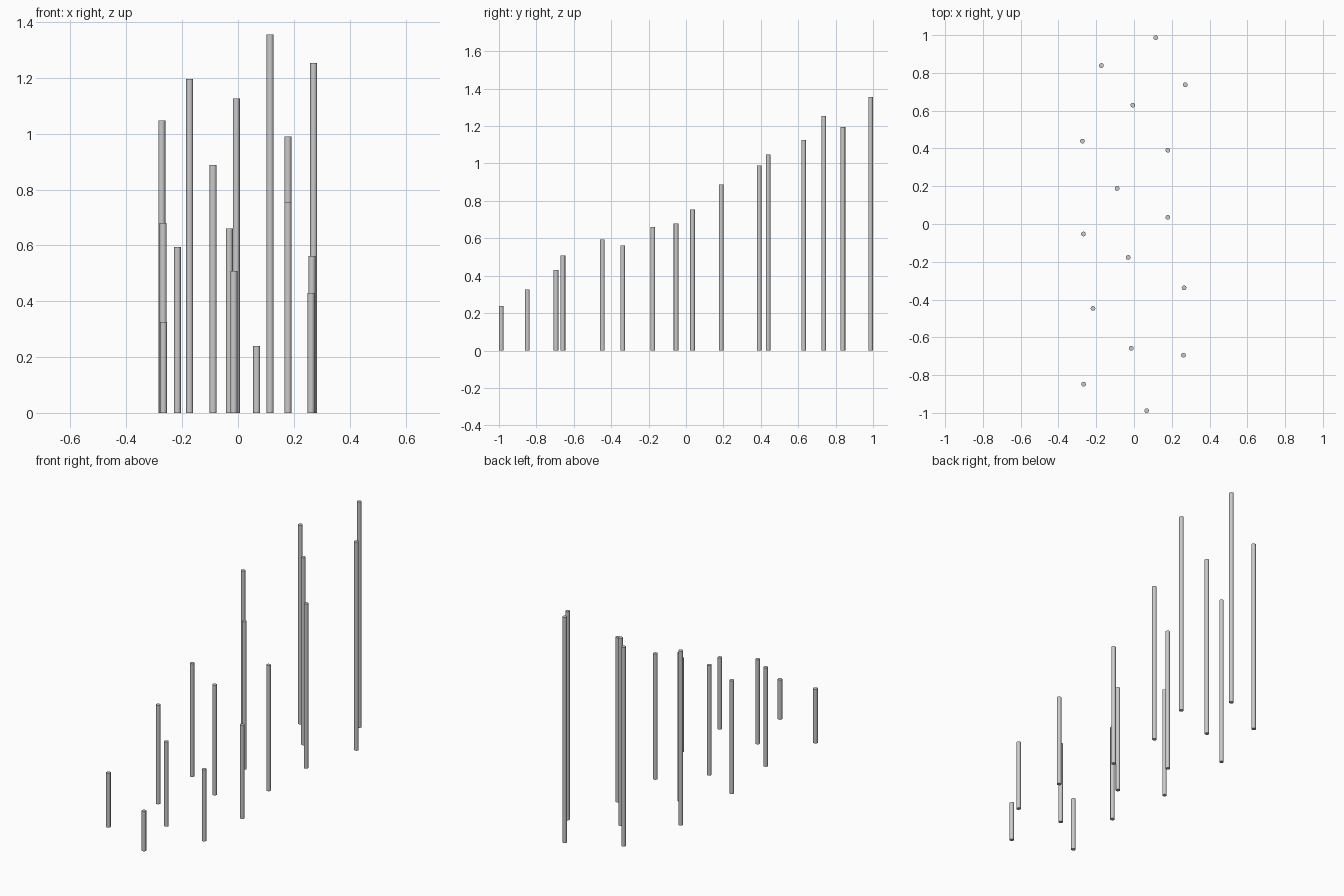
import bpy, math

RADIUS = 0.0125

# Each rod: x, y, height (back to front)
RODS = [
    (0.115, 0.987, 1.356), (-0.173, 0.839, 1.196),
    (0.271, 0.737, 1.253), (-0.006, 0.629, 1.126),
    (-0.273, 0.439, 1.047), (0.179, 0.391, 0.989),
    (-0.089, 0.188, 0.888), (0.179, 0.035, 0.755),
    (-0.268, -0.053, 0.680), (-0.031, -0.177, 0.661),
    (0.265, -0.338, 0.562), (-0.217, -0.447, 0.594),
    (-0.015, -0.658, 0.508), (0.262, -0.695, 0.430),
    (-0.267, -0.848, 0.326), (0.067, -0.988, 0.239),
]


def add_rod(name, x, y, height):
    bpy.ops.mesh.primitive_cylinder_add(
        vertices=16, radius=RADIUS, depth=height, location=(x, y, height / 2))
    bpy.context.object.name = name
    bpy.ops.object.shade_smooth_by_angle(angle=math.radians(40))


# Free-standing vertical rods, tallest at the back
for i, (x, y, h) in enumerate(RODS, 1):
    add_rod(f"rod_{i:02d}", x, y, h)
